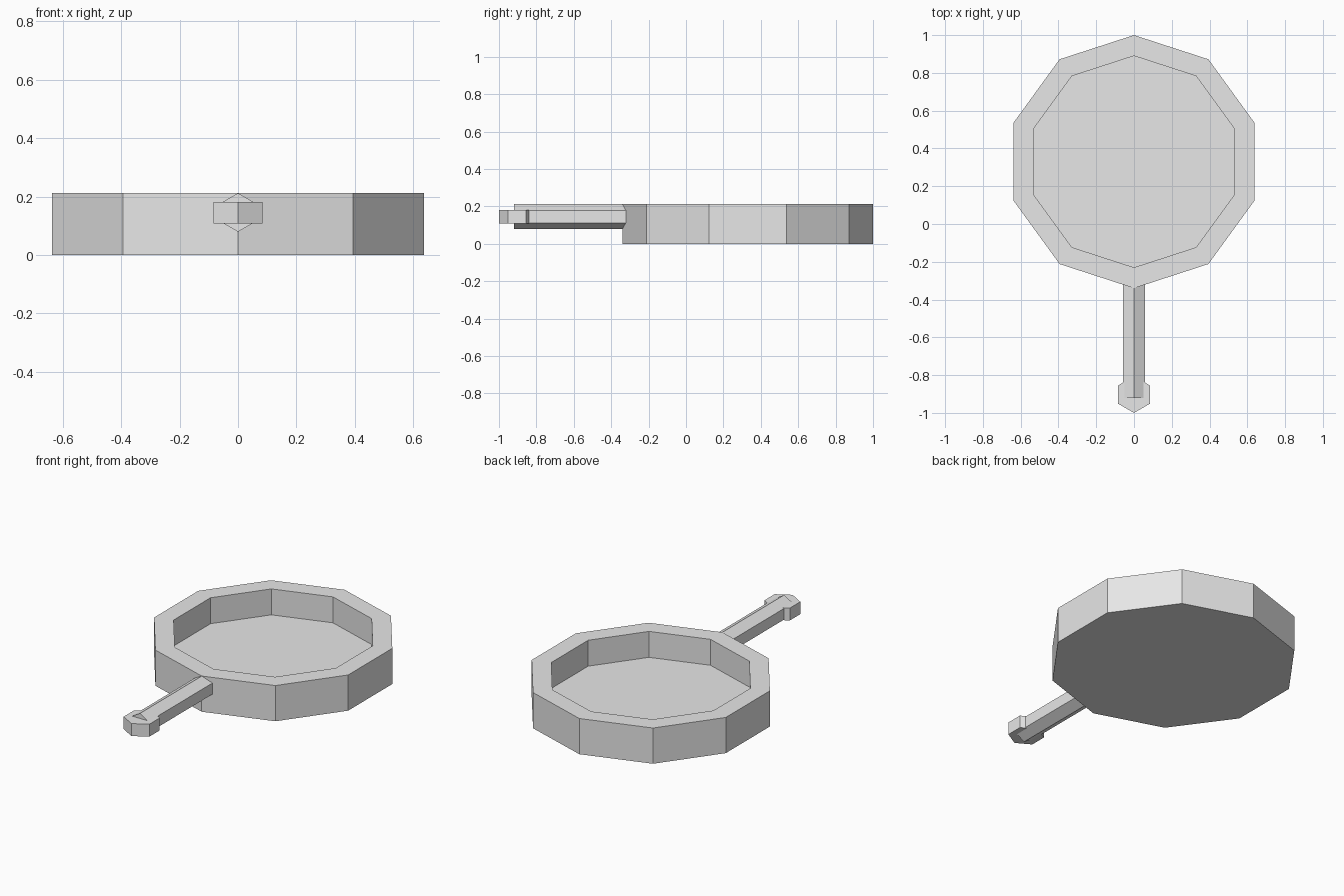
import bpy, bmesh, math

if "Cube" in bpy.data.objects:
    bpy.data.objects.remove(bpy.data.objects["Cube"])

metal = bpy.data.materials.new("light_grey_metal")
metal.diffuse_color = (0.8, 0.8, 0.8, 1)
metal.use_nodes = True
metal.node_tree.nodes["Principled BSDF"].inputs["Base Color"].default_value = metal.diffuse_color


def finish(bm, name):
    bmesh.ops.recalc_face_normals(bm, faces=bm.faces)
    me = bpy.data.meshes.new(name)
    bm.to_mesh(me)
    bm.free()
    me.materials.append(metal)
    ob = bpy.data.objects.new(name, me)
    bpy.context.collection.objects.link(ob)
    return ob


def ring(bm, sides, radius, y, z):
    """Horizontal polygon with one corner pointing to +y."""
    return [bm.verts.new((radius * math.sin(a), y + radius * math.cos(a), z))
            for a in (2 * math.pi * i / sides for i in range(sides))]


def lathe(name, sides, y, profile):
    """Stack of (radius, z) rings, closed by a cap at each end."""
    bm = bmesh.new()
    rings = [ring(bm, sides, r, y, z) for r, z in profile]
    for a, b in zip(rings, rings[1:]):
        for i in range(sides):
            j = (i + 1) % sides
            bm.faces.new((a[i], a[j], b[j], b[i]))
    bm.faces.new(rings[0])
    bm.faces.new(rings[-1])
    return finish(bm, name)


# Ten-sided pan with thick wall and recessed floor
lathe("pan_body", 10, 0.33, [(0.67, 0), (0.67, 0.212), (0.56, 0.212), (0.56, 0.058)])

# Hexagonal end knob
lathe("handle_knob", 6, -0.903, [(0.097, 0.108), (0.097, 0.182)])

# Hexagonal handle bar with a ridge on top, running into the pan wall
bm = bmesh.new()
R, ZC = 0.0662, 0.1455
ends = [[bm.verts.new((R * math.sin(i * math.pi / 3), y, ZC + R * math.cos(i * math.pi / 3)))
         for i in range(6)] for y in (-0.92, -0.31)]
for i in range(6):
    j = (i + 1) % 6
    bm.faces.new((ends[0][i], ends[0][j], ends[1][j], ends[1][i]))
for e in ends:
    bm.faces.new(e)
finish(bm, "handle_bar")
